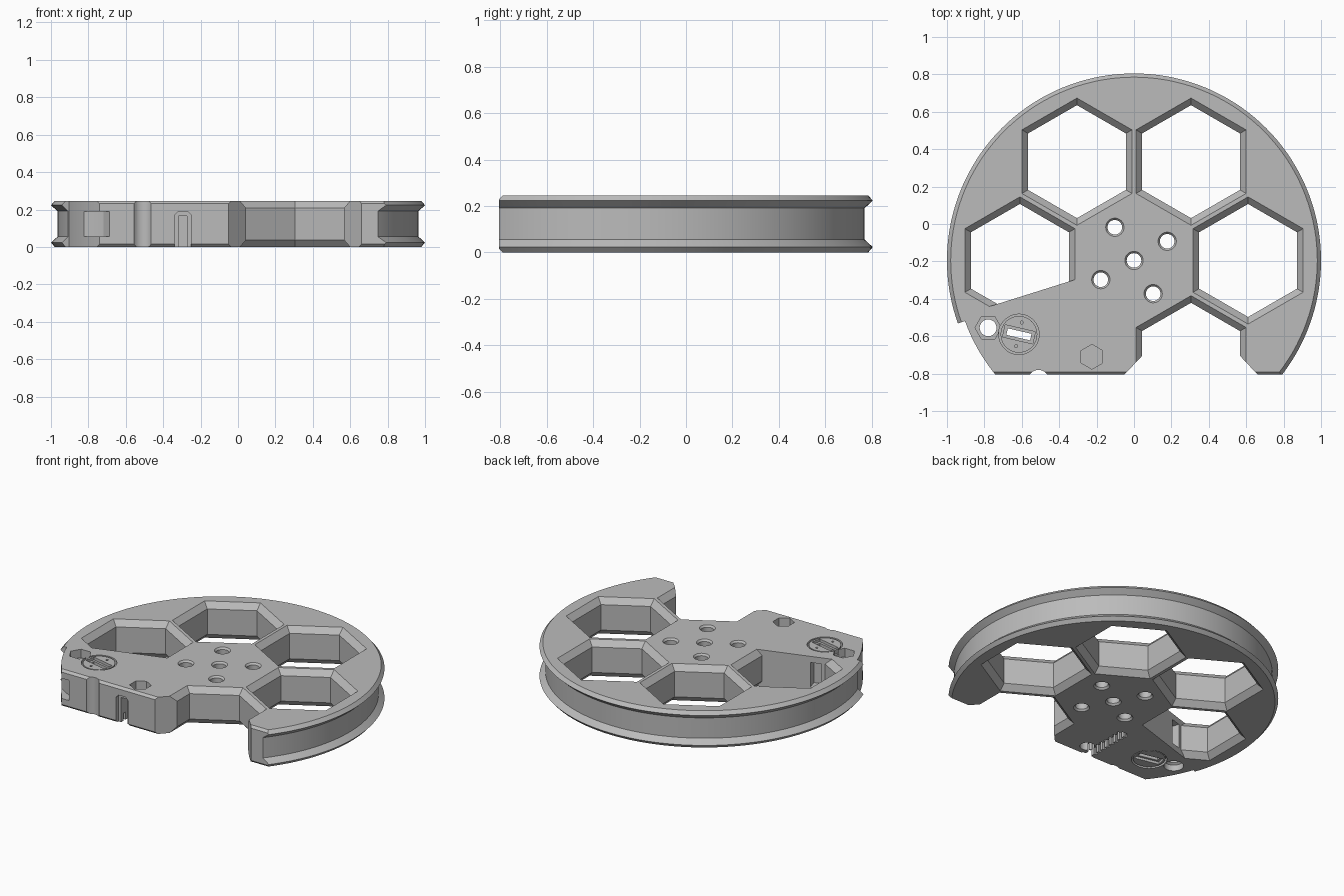
import bpy, bmesh, math
from mathutils import Matrix, Vector

cube = bpy.data.objects.get("Cube")
if cube:
    bpy.data.objects.remove(cube)

HEIGHT = 0.246
CY = -0.195          # centre of the round rim
FRONT = -0.805       # flat front edge
RING = 0.61          # distance from centre to each hexagonal window

grey = bpy.data.materials.new("plain grey")
grey.use_nodes = True
grey.diffuse_color = (0.5, 0.5, 0.5, 1)
grey.node_tree.nodes["Principled BSDF"].inputs["Base Color"].default_value = (0.5, 0.5, 0.5, 1)


def finish(name, bm):
    bmesh.ops.recalc_face_normals(bm, faces=bm.faces)
    mesh = bpy.data.meshes.new(name)
    bm.to_mesh(mesh)
    bm.free()
    mesh.materials.append(grey)
    obj = bpy.data.objects.new(name, mesh)
    bpy.context.collection.objects.link(obj)
    return obj


def stack(name, rings, sides, x, y, turn=0.0, clip=None):
    """Closed solid from (radius, z) rings around a vertical axis."""
    bm = bmesh.new()
    loops = []
    for r, z in rings:
        angles = [turn + math.tau * i / sides for i in range(sides)]
        loops.append([bm.verts.new((x + r * math.cos(a), y + r * math.sin(a), z)) for a in angles])
    for low, high in zip(loops, loops[1:]):
        for i in range(sides):
            j = (i + 1) % sides
            bm.faces.new((low[i], low[j], high[j], high[i]))
    bm.faces.new(loops[0][::-1])
    bm.faces.new(loops[-1])
    if clip:
        point, normal = clip
        bmesh.ops.bisect_plane(bm, geom=bm.verts[:] + bm.edges[:] + bm.faces[:],
                               plane_co=point, plane_no=normal, clear_inner=True)
        bmesh.ops.holes_fill(bm, edges=bm.edges[:], sides=0)
    return finish(name, bm)


def prism(name, points, z0, z1, matrix=Matrix()):
    bm = bmesh.new()
    low = [bm.verts.new(matrix @ Vector((u, v, z0))) for u, v in points]
    high = [bm.verts.new(matrix @ Vector((u, v, z1))) for u, v in points]
    bm.faces.new(low[::-1])
    bm.faces.new(high)
    for i in range(len(points)):
        j = (i + 1) % len(points)
        bm.faces.new((low[i], low[j], high[j], high[i]))
    return finish(name, bm)


def box(name, x, y, w, d, z0, z1, turn=0.0):
    place = Matrix.Translation((x, y, 0)) @ Matrix.Rotation(turn, 4, 'Z')
    corners = [(-w / 2, -d / 2), (w / 2, -d / 2), (w / 2, d / 2), (-w / 2, d / 2)]
    return prism(name, corners, z0, z1, place)


def cut(target, cutter):
    mod = target.modifiers.new("cut", 'BOOLEAN')
    mod.operation = 'DIFFERENCE'
    mod.solver = 'EXACT'
    mod.object = cutter
    bpy.context.view_layer.update()
    bpy.context.view_layer.objects.active = target
    bpy.ops.object.modifier_apply(modifier=mod.name)
    bpy.data.objects.remove(cutter)


def through(r, flare, depth):
    """Rings of a through hole that widens at both faces."""
    return [(r + flare, -0.1), (r + flare, 0), (r, depth),
            (r, HEIGHT - depth), (r + flare, HEIGHT), (r + flare, HEIGHT + 0.1)]


# Round plate with a channel in its rim
rim = [(0.98, 0), (1, 0.023), (0.965, 0.055)]
rim += [(r, HEIGHT - z) for r, z in reversed(rim)]
plate = stack("plate", rim, 144, 0, CY)

# Flat front with slim bevels
along_x = Matrix(((0, 0, 1, 0), (1, 0, 0, 0), (0, 1, 0, 0), (0, 0, 0, 1)))
bevel = 0.015
front = [(-1.5, -0.1), (FRONT + bevel, -0.1), (FRONT + bevel, 0), (FRONT, bevel),
         (FRONT, HEIGHT - bevel), (FRONT + bevel, HEIGHT), (FRONT + bevel, 0.4), (-1.5, 0.4)]
cut(plate, prism("front_cutter", front, -1.5, 1.5, along_x))

# Hexagonal windows, the left one partly filled, one open at the front
window = through(0.302, 0.038, 0.038)
wall_end, wall_far = Vector((-0.315, -0.297, 0)), Vector((-0.77, -0.44, 0))
wall = wall_far - wall_end
inward = Vector((wall.y, -wall.x, 0)).normalized()
for degrees in (0, 60, 120, 180, 300):
    a = math.radians(degrees)
    clip = (wall_end, inward) if degrees == 180 else None
    cut(plate, stack("window_cutter", window, 6, RING * math.cos(a),
                     CY + RING * math.sin(a), math.pi / 2, clip))
mouth = [(0.048, -0.70), (0.048, -0.65), (0.562, -0.65), (0.562, -0.70), (0.68, -0.825), (-0.07, -0.825)]
cut(plate, prism("mouth_cutter", mouth, -0.1, 0.4))

# Five bolt holes
holes = [(0, CY)] + [(0.205 * math.cos(a), CY + 0.205 * math.sin(a))
                     for a in (math.radians(30 + 90 * i) for i in range(4))]
for x, y in holes:
    cut(plate, stack("bolt_cutter", through(0.039, 0.01, 0.012), 32, x, y))

# Rim flanges trimmed away at the front right corner
arc = [math.radians(199.7 + i * 2.5) for i in range(12)]
trim = [(0.96 * math.cos(a), CY + 0.96 * math.sin(a)) for a in arc]
trim += [(1.2 * math.cos(a), CY + 1.2 * math.sin(a)) for a in reversed(arc)]
cut(plate, prism("trim_cutter", trim, -0.1, 0.4))

# Cord channel at the corner and cord slot in the window wall
cut(plate, prism("channel_cutter", [(-0.95, -0.66), (-0.82, -0.69), (-0.72, -0.75),
                                    (-0.66, -0.85), (-0.95, -0.85)], 0.055, 0.19))
slot = wall_end + wall * 0.79
cut(plate, box("cord_slot_cutter", slot.x, slot.y, 0.07, 0.14, 0.04, 0.205, math.atan2(-wall.y, -wall.x)))

# Spool hole, nut pocket and clamp pocket
spool_x, spool_y = -0.615, -0.59
cut(plate, stack("spool_cutter", [(0.108, -0.1), (0.108, 0.4)], 48, spool_x, spool_y))
cut(plate, stack("nut_cutter", [(0.07, 0.19), (0.07, 0.4)], 6, -0.78, -0.555))
cut(plate, stack("nut_hole_cutter", [(0.06, -0.1), (0.06, 0.04), (0.045, 0.05), (0.045, 0.3)],
                 32, -0.78, -0.555))
cut(plate, stack("clamp_cutter", [(0.066, 0.17), (0.066, 0.4)], 6, -0.225, -0.71, math.pi / 2))
cut(plate, stack("clamp_hole_cutter", [(0.045, -0.1), (0.045, 0.12)], 32, -0.225, -0.71))

# Round notch and toothed slide slot in the front
cut(plate, stack("notch_cutter", [(0.055, -0.1), (0.055, 0.4)], 32, -0.51, -0.835))
arch = [(-0.34, -0.1), (-0.25, -0.1), (-0.25, 0.17), (-0.27, 0.19), (-0.32, 0.19), (-0.34, 0.17)]
into_y = Matrix(((1, 0, 0, 0), (0, 0, 1, 0), (0, 1, 0, 0), (0, 0, 0, 1)))
cut(plate, prism("arch_cutter", arch, -0.9, -0.78, into_y))
cut(plate, box("slide_cutter", -0.295, -0.65, 0.046, 0.42, -0.1, 0.165))
for i in range(8):
    cut(plate, box("tooth_cutter", -0.295, -0.745 + 0.04 * i, 0.075, 0.02, -0.1, 0.05))

# Spool with a slot, held inside its hole
spool = stack("spool", [(0.098, 0.004), (0.098, 0.03), (0.112, 0.03), (0.112, HEIGHT - 0.03),
                        (0.098, HEIGHT - 0.03), (0.098, HEIGHT - 0.002)], 48, spool_x, spool_y)
tilt = math.radians(-13)
cut(spool, box("spool_slot_cutter", spool_x, spool_y, 0.13, 0.036, -0.1, 0.4, tilt))
for z0, z1 in ((-0.1, 0.02), (HEIGHT - 0.02, 0.4)):
    cut(spool, box("spool_recess_cutter", spool_x, spool_y, 0.165, 0.066, z0, z1, tilt))
for side in (-1, 1):
    cut(spool, stack("spool_dot_cutter", [(0.008, HEIGHT - 0.02), (0.008, 0.4)], 12,
                     spool_x - side * 0.065 * math.sin(tilt), spool_y + side * 0.065 * math.cos(tilt)))

# Smooth curved walls, crisp edges
bpy.ops.object.select_all(action='DESELECT')
for obj in (plate, spool):
    obj.select_set(True)
bpy.context.view_layer.objects.active = plate
bpy.ops.object.shade_smooth_by_angle(angle=math.radians(25))
